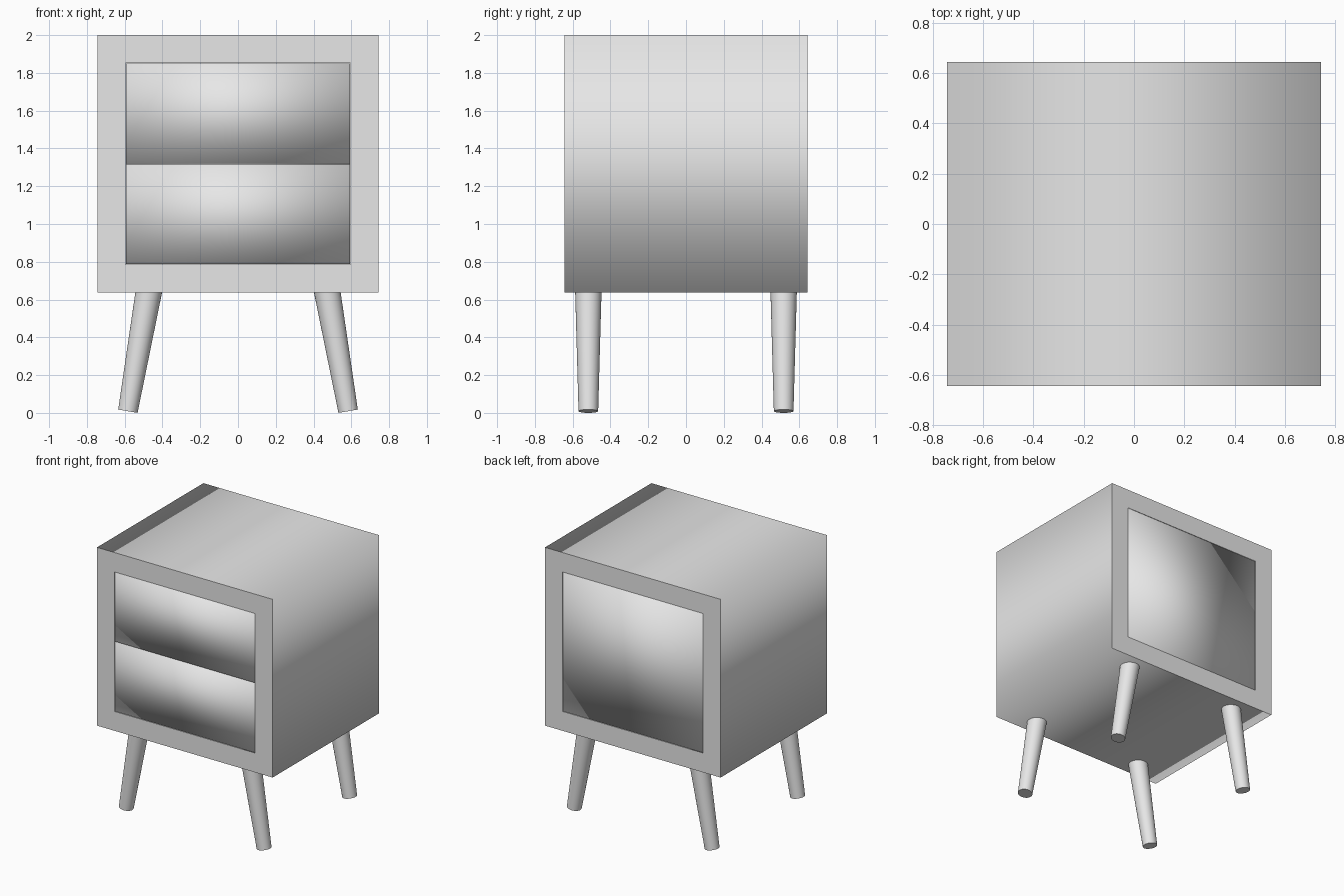
import bpy, bmesh
from mathutils import Matrix, Vector

old = bpy.data.objects.get("Cube")
if old:
    bpy.data.objects.remove(old, do_unlink=True)

# Single flat colour
grey = bpy.data.materials.new("light grey")
grey.use_nodes = True
grey.diffuse_color = (0.8, 0.8, 0.8, 1)
grey.node_tree.nodes["Principled BSDF"].inputs["Base Color"].default_value = (0.8, 0.8, 0.8, 1)

HALF_W, HALF_D = 0.743, 0.643
BOTTOM, TOP = 0.637, 2.0
WALL = 0.148
GAP = 0.003


def finish(name, bm):
    bmesh.ops.recalc_face_normals(bm, faces=bm.faces)
    for face in bm.faces:
        face.smooth = True
    mesh = bpy.data.meshes.new(name)
    bm.to_mesh(mesh)
    bm.free()
    mesh.materials.append(grey)
    obj = bpy.data.objects.new(name, mesh)
    bpy.context.collection.objects.link(obj)
    return obj


def soft_box(name, low, high):
    """Box whose shading flows round every corner."""
    low, high = Vector(low), Vector(high)
    bm = bmesh.new()
    size = Matrix.Diagonal((high - low).to_4d())
    bmesh.ops.create_cube(bm, size=1, matrix=Matrix.Translation((low + high) / 2) @ size)
    return finish(name, bm)


# Cabinet shell: a square tube open at front and back, with sharp rims
bm = bmesh.new()
rings = []
for y, inset in ((-HALF_D, 0), (HALF_D, 0), (HALF_D, WALL), (-HALF_D, WALL)):
    w, low, high = HALF_W - inset, BOTTOM + inset, TOP - inset
    corners = ((-w, low), (w, low), (w, high), (-w, high))
    rings.append([bm.verts.new((x, y, z)) for x, z in corners])
for i, ring in enumerate(rings):
    following = rings[(i + 1) % 4]
    for j in range(4):
        k = (j + 1) % 4
        bm.faces.new((ring[j], ring[k], following[k], following[j]))
for ring in rings:
    for j in range(4):
        bm.edges.get((ring[j], ring[(j + 1) % 4])).smooth = False
finish("cabinet_shell", bm)

# Two drawers in front and one panel behind, flush with the rims
x = HALF_W - WALL - GAP
low, high = BOTTOM + WALL, TOP - WALL
middle = (low + high) / 2
back = HALF_D - 0.1
for name, z0, z1 in (("lower_drawer", low, middle), ("upper_drawer", middle, high)):
    soft_box(name, (-x, -HALF_D, z0 + GAP), (x, back - GAP, z1 - GAP))
soft_box("back_panel", (-x, back, low + GAP), (x, HALF_D, high - GAP))

# Four tapered legs splayed sideways
for side, sx in (("left", 1), ("right", -1)):
    for end, sy in (("front", -1), ("back", 1)):
        foot = Vector((sx * 0.583, sy * 0.517, 0.009))
        head = Vector((sx * 0.471, sy * 0.517, 0.65))
        axis = head - foot
        turn = Vector((0, 0, 1)).rotation_difference(axis).to_matrix().to_4x4()
        bm = bmesh.new()
        bmesh.ops.create_cone(bm, cap_ends=True, segments=32, radius1=0.052, radius2=0.07,
                              depth=axis.length,
                              matrix=Matrix.Translation((foot + head) / 2) @ turn)
        for edge in bm.edges:
            if any(len(f.verts) > 4 for f in edge.link_faces):
                edge.smooth = False
        finish(f"{end}_{side}_leg", bm)
